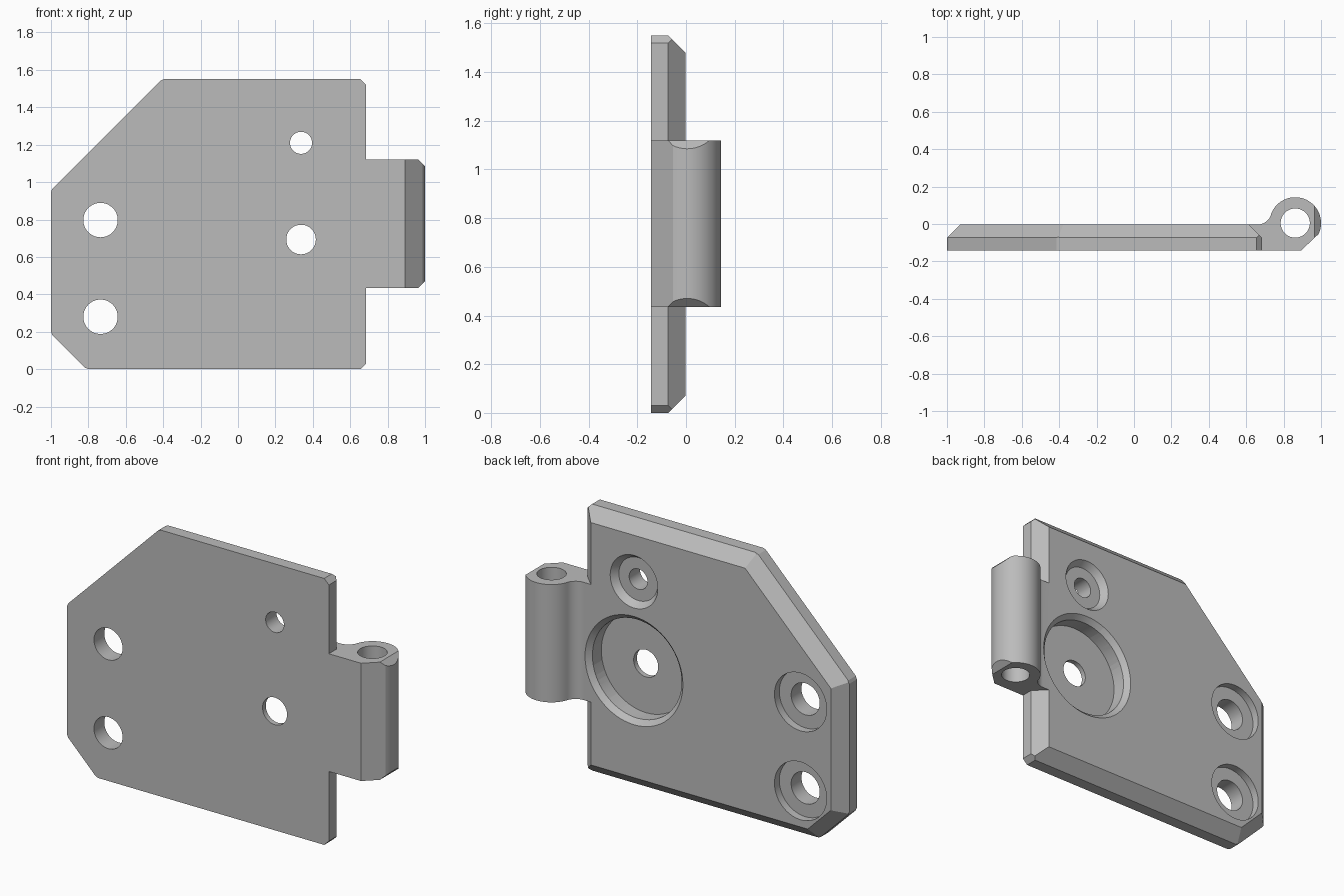
import bpy, bmesh
from math import sin, cos, radians, tau
from mathutils import Matrix, Vector

cube = bpy.data.objects.get("Cube")
if cube:
    bpy.data.objects.remove(cube, do_unlink=True)

FRONT, BACK, HEIGHT = -0.143, -0.003, 1.55
BEVEL = 0.07
PIN = Vector((0.862, 0.005))
KNUCKLE_R = 0.138

steel = bpy.data.materials.new("grey_steel")
steel.use_nodes = True
grey = (0.5, 0.5, 0.5, 1)
steel.diffuse_color = grey
steel.node_tree.nodes["Principled BSDF"].inputs["Base Color"].default_value = grey


def finish(name, bm):
    bmesh.ops.recalc_face_normals(bm, faces=bm.faces)
    mesh = bpy.data.meshes.new(name)
    bm.to_mesh(mesh)
    bm.free()
    mesh.materials.append(steel)
    obj = bpy.data.objects.new(name, mesh)
    bpy.context.collection.objects.link(obj)
    return obj


def slice_off(bm, point, normal):
    """Cut away everything beyond a plane and cap the cut."""
    geom = bm.verts[:] + bm.edges[:] + bm.faces[:]
    cut = bmesh.ops.bisect_plane(bm, geom=geom, plane_co=point, plane_no=normal,
                                 clear_outer=True, dist=1e-5)["geom_cut"]
    edges = [e for e in cut if isinstance(e, bmesh.types.BMEdge) and e.is_boundary]
    if edges:
        bmesh.ops.edgeloop_fill(bm, edges=edges)


def combine(target, tool, operation):
    mod = target.modifiers.new(operation.lower(), 'BOOLEAN')
    mod.operation, mod.solver, mod.object = operation, 'EXACT', tool
    bpy.ops.object.select_all(action='DESELECT')
    bpy.context.view_layer.objects.active = target
    target.select_set(True)
    bpy.ops.object.modifier_apply(modifier=mod.name)
    bpy.data.objects.remove(tool, do_unlink=True)


def cutter(centre, length, r_low, r_high, turn):
    bm = bmesh.new()
    bmesh.ops.create_cone(bm, cap_ends=True, segments=64, radius1=r_low,
                          radius2=r_high, depth=length,
                          matrix=Matrix.Translation(centre) @ turn)
    obj = finish("hole_cutter", bm)
    obj.hide_render = True
    return obj


# Plate: a block trimmed by its six sides, each with a bevel towards the back
bm = bmesh.new()
bmesh.ops.create_cube(bm, size=1, matrix=Matrix.Translation((0, (FRONT + BACK) / 2, 0.8))
                      @ Matrix.Diagonal((4, BACK - FRONT, 4, 1)))
sides = [((-1, 0.5), (-1, 0)), ((-1, 0.19), (-1, -1)), ((0, 0), (0, -1)),
         ((0.685, 0.5), (1, 0)), ((0, HEIGHT), (0, 1)), ((-1, 0.957), (-1, 1))]
for (x, z), (nx, nz) in sides:
    n = Vector((nx, 0, nz)).normalized()
    p = Vector((x, FRONT, z))
    slice_off(bm, p, n)
    slice_off(bm, Vector((x, BACK - BEVEL, z)), n + Vector((0, 1, 0)))
# Clipped right corners
for z, s in ((0.03, -1), (HEIGHT - 0.03, 1)):
    slice_off(bm, Vector((0.685, 0, z)), Vector((1, 0, s)))
# Slightly blunted left corners
for x, z, nx, nz in ((-1, 0.957, -2.41, 1), (-0.407, HEIGHT, -1, 2.41),
                     (-1, 0.19, -2.41, -1), (-0.81, 0, -1, -2.41)):
    n = Vector((nx, 0, nz)).normalized()
    slice_off(bm, Vector((x, 0, z)) - n * 0.004, n)
plate = finish("hinge_plate", bm)

# Knuckle: flat tail, sloped front, round barrel and a concave fillet
def arc(centre, r, start, end, steps):
    angles = [radians(start + (end - start) * i / steps) for i in range(steps + 1)]
    return [(centre[0] + r * cos(a), centre[1] + r * sin(a)) for a in angles]

outline = [(0.55, BACK), (0.55, FRONT), (0.892, FRONT)]
outline += arc(PIN, KNUCKLE_R, -25, 161, 40)
outline += arc((0.66, BACK + 0.076), 0.076, -19, -90, 14)
bm = bmesh.new()
base = bm.faces.new([bm.verts.new((x, y, 0.435)) for x, y in outline])
top = bmesh.ops.extrude_face_region(bm, geom=[base])["geom"]
bmesh.ops.translate(bm, vec=(0, 0, 0.685),
                    verts=[v for v in top if isinstance(v, bmesh.types.BMVert)])
bmesh.ops.recalc_face_normals(bm, faces=bm.faces)
for z, s in ((0.435, -1), (1.12, 1)):
    slice_off(bm, Vector((0.965, 0, z)), Vector((1, 0, s)))
combine(plate, finish("knuckle", bm), 'UNION')

# Pin bore
combine(plate, cutter((PIN.x, PIN.y, 0.78), 2, 0.078, 0.078, Matrix.Identity(4)),
        'DIFFERENCE')


def bore(x, z, y0, y1, r0, r1):
    tool = cutter((x, (y0 + y1) / 2, z), y1 - y0, r0, r1, Matrix.Rotation(-tau / 4, 4, 'X'))
    combine(plate, tool, 'DIFFERENCE')


# Counterbored mounting holes
for z in (0.28, 0.797):
    bore(-0.735, z, BACK - 0.045, 0.03, 0.168, 0.168)
    bore(-0.735, z, -0.3, 0.1, 0.092, 0.092)
# Small hole with a tapered seat
bore(0.337, 1.21, BACK - 0.04, BACK + 0.02, 0.125, 0.167)
bore(0.337, 1.21, -0.3, 0.1, 0.059, 0.059)
# Wide round pocket with a bevelled mouth
bore(0.337, 0.693, BACK - 0.11, 0.02, 0.287, 0.287)
bore(0.337, 0.693, BACK - 0.04, BACK + 0.01, 0.275, 0.325)
bore(0.337, 0.693, -0.3, 0.1, 0.079, 0.079)

bpy.ops.object.shade_smooth_by_angle(angle=radians(15))
